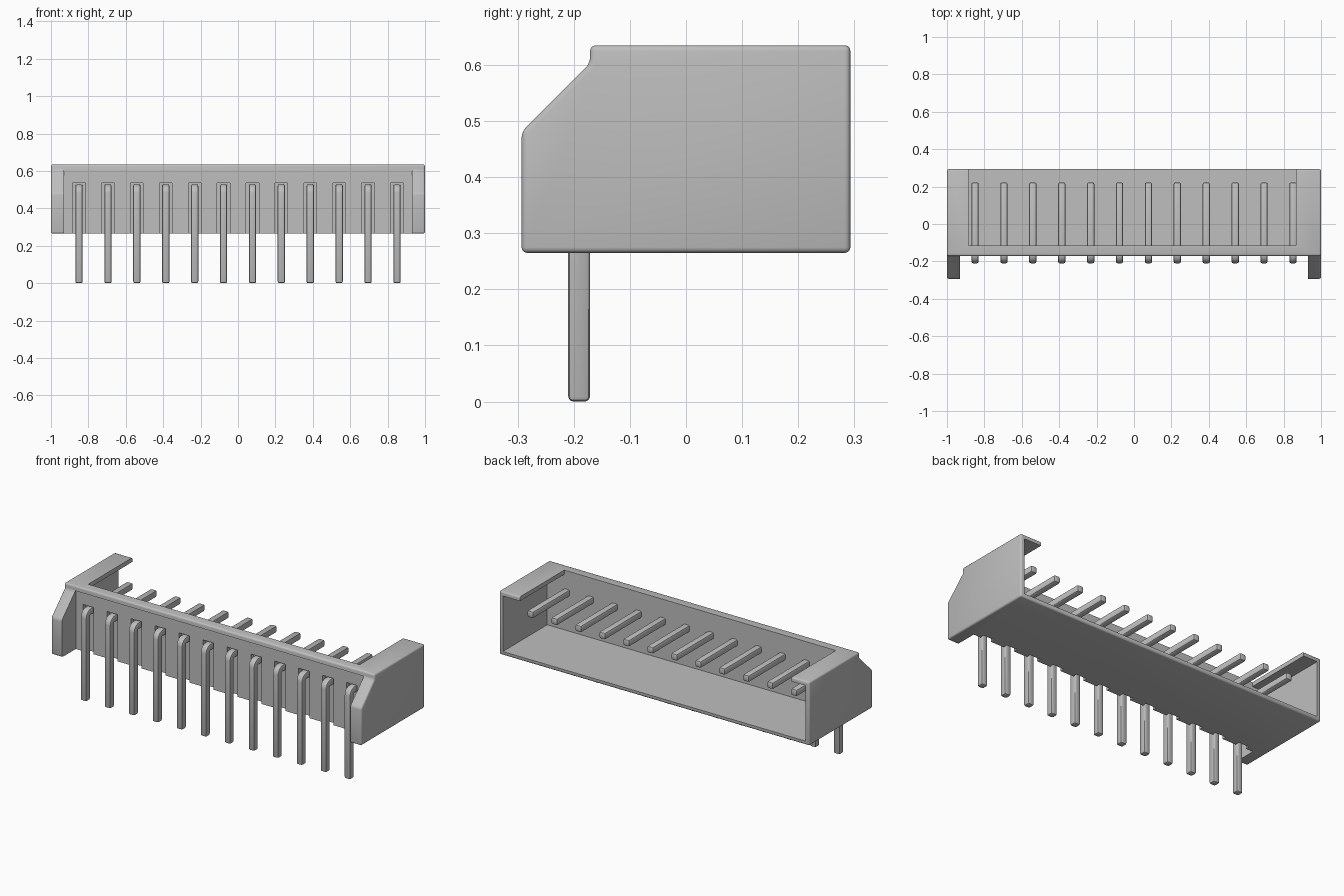
import bpy, bmesh, math
from mathutils import Vector

cube = bpy.data.objects.get("Cube")
if cube:
    bpy.data.objects.remove(cube, do_unlink=True)


def material(name, colour):
    m = bpy.data.materials.new(name)
    m.use_nodes = True
    m.diffuse_color = colour
    m.node_tree.nodes["Principled BSDF"].inputs["Base Color"].default_value = colour
    return m


grey = material("light_grey", (0.52, 0.52, 0.52, 1))


def prism(name, profile, x0, x1):
    """Extrude a (y, z) profile along x."""
    bm = bmesh.new()
    face = bm.faces.new([bm.verts.new((x0, y, z)) for y, z in profile])
    out = bmesh.ops.extrude_face_region(bm, geom=[face])
    moved = [v for v in out["geom"] if isinstance(v, bmesh.types.BMVert)]
    bmesh.ops.translate(bm, verts=moved, vec=Vector((x1 - x0, 0, 0)))
    bmesh.ops.recalc_face_normals(bm, faces=bm.faces)
    mesh = bpy.data.meshes.new(name)
    bm.to_mesh(mesh)
    bm.free()
    obj = bpy.data.objects.new(name, mesh)
    bpy.context.collection.objects.link(obj)
    mesh.materials.append(grey)
    return obj


def activate(obj):
    bpy.ops.object.select_all(action='DESELECT')
    obj.select_set(True)
    bpy.context.view_layer.objects.active = obj


def bevel(obj, width, segments):
    activate(obj)
    mod = obj.modifiers.new("rounding", 'BEVEL')
    mod.width = width
    mod.segments = segments
    mod.limit_method = 'ANGLE'
    mod.angle_limit = math.radians(40)
    bpy.ops.object.modifier_apply(modifier=mod.name)


def cut(obj, x0, x1, y0, y1, z0, z1):
    """Subtract a box from an object."""
    tool = prism("cutter", [(y0, z0), (y1, z0), (y1, z1), (y0, z1)], x0, x1)
    tool.hide_render = True
    activate(obj)
    mod = obj.modifiers.new("cut", 'BOOLEAN')
    mod.operation = 'DIFFERENCE'
    mod.solver = 'EXACT'
    mod.object = tool
    bpy.ops.object.modifier_apply(modifier=mod.name)
    bpy.data.objects.remove(tool, do_unlink=True)


pin_xs = [-0.85 + i * 1.7 / 11 for i in range(12)]

# Housing: rounded outer block with sloped front ears
housing = prism("housing", [(-0.293, 0.265), (0.293, 0.265), (0.293, 0.635),
                            (-0.171, 0.635), (-0.171, 0.603), (-0.293, 0.481)], -1, 1)
bevel(housing, 0.010, 3)

# Mating cavity, open at the back, and the opening between the top flanges
cut(housing, -0.975, 0.975, -0.115, 0.4, 0.287, 0.61)
cut(housing, -0.885, 0.865, -0.115, 0.4, 0.5, 0.8)

# Recess between the ears, then a slot behind each pin leg
cut(housing, -0.93, 0.93, -0.4, -0.165, 0.1, 0.607)
for x in pin_xs:
    cut(housing, x - 0.034, x + 0.034, -0.4, -0.14, 0.1, 0.537)
activate(housing)
bpy.ops.object.shade_smooth_by_angle(angle=math.radians(35))

# Right-angle pins: vertical leg, rounded bend, horizontal contact
OUTER, BACK, TOP, TIP, SIZE, R = -0.21, -0.171, 0.528, 0.222, 0.039, 0.045
arc = [(OUTER + R - R * math.cos(a), TOP - R + R * math.sin(a))
       for a in [math.radians(15 * k) for k in range(7)]]
leg_profile = [(BACK, 0), (OUTER, 0)] + arc + [(TIP, TOP), (TIP, TOP - SIZE), (BACK, TOP - SIZE)]
first = prism("pin_1", leg_profile, -SIZE / 2, SIZE / 2)
bevel(first, 0.009, 2)
bpy.ops.object.shade_smooth_by_angle(angle=math.radians(35))
first.location.x = pin_xs[0]
for i, x in enumerate(pin_xs[1:], 2):
    pin = bpy.data.objects.new(f"pin_{i}", first.data)
    pin.location.x = x
    bpy.context.collection.objects.link(pin)
